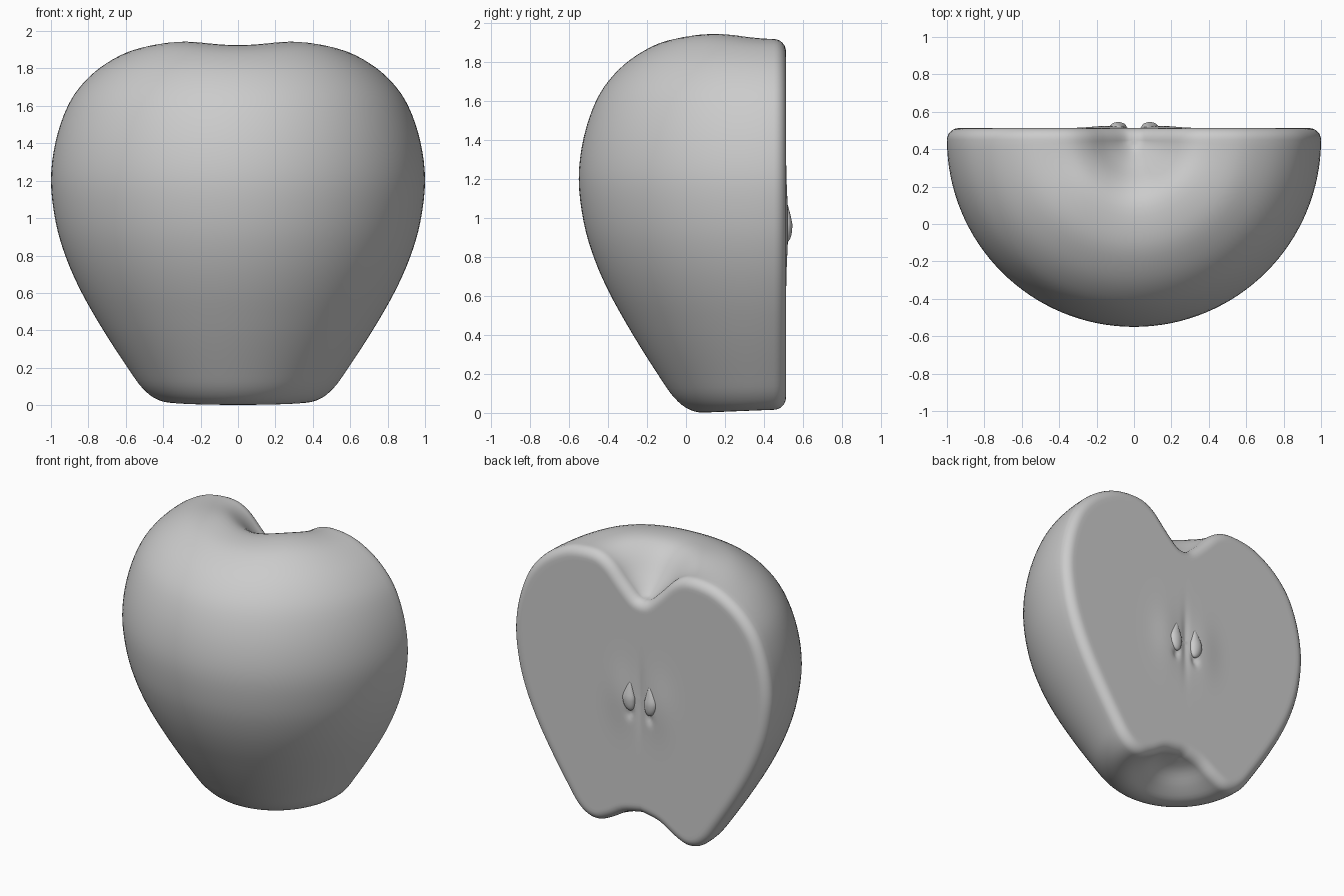
import bpy, bmesh
from math import sin, cos, pi, exp
from mathutils import Vector

if "Cube" in bpy.data.objects:
    bpy.data.objects.remove(bpy.data.objects["Cube"])

AXIS_Y, FACE_Y, ROUND = 0.45, 0.513, 0.065

# Half outline of the apple (radius, height) from stem hollow to base hollow
KEYS = [(0, 1.655), (0.05, 1.67), (0.14, 1.755), (0.25, 1.865), (0.37, 1.915),
        (0.55, 1.9), (0.70, 1.83), (0.82, 1.73), (0.91, 1.6), (0.975, 1.41),
        (1.0, 1.2), (0.975, 0.98), (0.92, 0.79), (0.835, 0.6), (0.72, 0.4),
        (0.59, 0.2), (0.51, 0.09), (0.43, 0.03), (0.34, 0.018), (0.24, 0.06),
        (0.13, 0.125), (0, 0.155)]


def smooth_curve(keys, steps):
    p = [Vector(k) for k in keys]
    p = [2 * p[0] - p[1]] + p + [2 * p[-1] - p[-2]]
    out = []
    for i in range(1, len(p) - 2):
        a, b, c, d = p[i - 1:i + 3]
        for s in range(steps):
            t = s / steps
            out.append(0.5 * (2 * b + (c - a) * t + (2 * a - 5 * b + 4 * c - d) * t * t
                              + (3 * b - a - 3 * c + d) * t ** 3))
    return out + [p[-2]]


def make_object(name, bm):
    bmesh.ops.remove_doubles(bm, verts=bm.verts, dist=0.0002)
    bmesh.ops.recalc_face_normals(bm, faces=bm.faces)
    for f in bm.faces:
        f.smooth = True
    mesh = bpy.data.meshes.new(name)
    bm.to_mesh(mesh)
    bm.free()
    ob = bpy.data.objects.new(name, mesh)
    bpy.context.collection.objects.link(ob)
    return ob


def skin(bm, rows, closed=False):
    grid = [[bm.verts.new(c) for c in row] for row in rows]
    for a, b in zip(grid, grid[1:]):
        n = len(a)
        for j in range(n if closed else n - 1):
            k = (j + 1) % n
            bm.faces.new((a[j], a[k], b[k], b[j]))


profile = smooth_curve(KEYS, 4)
bm = bmesh.new()

# Rounded skin: the outline swept half a turn, with gentle lobes
rows = []
for i in range(65):
    th = pi * i / 64
    row = []
    for r, z in profile:
        w = min(1, r / 0.3)
        if z > 1.2:
            z += w * ((z - 1.2) / 0.74) ** 2 * (0.022 * sin(2 * th) ** 2 + 0.008 * sin(th))
        else:
            z -= w * max(0, 1 - z / 0.5) * 0.015 * sin(th)
        row.append((r * cos(th), AXIS_Y - r * sin(th), z))
    rows.append(row)
skin(bm, rows)

# Cut face: rounded rim, then rings shrinking to the core
outline = list(profile) + [Vector((-p.x, p.y)) for p in profile[-2:0:-1]]
n = len(outline)


def inset(d):
    out = []
    for i, p in enumerate(outline):
        t = (outline[(i + 1) % n] - outline[i - 1]).normalized()
        out.append(p + Vector((t.y, -t.x)) * d)
    return out


def face_y(x, z):
    u, v = abs(x), z - 0.96
    swell = 0.011 * exp(-((u - 0.15) / 0.11) ** 2 - (v / 0.2) ** 2)
    groove = 0.008 * exp(-(u / 0.03) ** 2 - (v / 0.22) ** 2)
    pit = 0.016 * exp(-((u - 0.075) / 0.025) ** 2 - ((v + 0.105) / 0.035) ** 2)
    return FACE_Y + swell - groove - pit


rings = []
for i in range(7):
    a = pi / 2 * i / 6
    y = AXIS_Y + (FACE_Y - AXIS_Y) * sin(a)
    rings.append([(p.x, y, p.y) for p in inset(ROUND * (1 - cos(a)))])
inner, core = inset(ROUND), Vector((0, 0.96))
for i in range(1, 41):
    q = [core + (p - core) * (1 - i / 40) for p in inner]
    rings.append([(p.x, face_y(p.x, p.y), p.y) for p in q])
skin(bm, rings, closed=True)
make_object("apple_half", bm)

# Teardrop seeds, pointed at the top
for side, name in ((-1, "seed_left"), (1, "seed_right")):
    bm = bmesh.new()
    bmesh.ops.create_uvsphere(bm, u_segments=24, v_segments=16, radius=1)
    for v in bm.verts:
        taper = 1 - 0.4 * max(0, v.co.z) - 0.1 * v.co.z
        v.co = Vector((side * (0.085 + 0.01 * v.co.z ** 2 * -1) + v.co.x * 0.046 * taper,
                       FACE_Y + 0.002 + v.co.y * 0.03 * taper,
                       0.97 + v.co.z * 0.095 + 0.012 * max(0, v.co.z) ** 3))
    make_object(name, bm)
